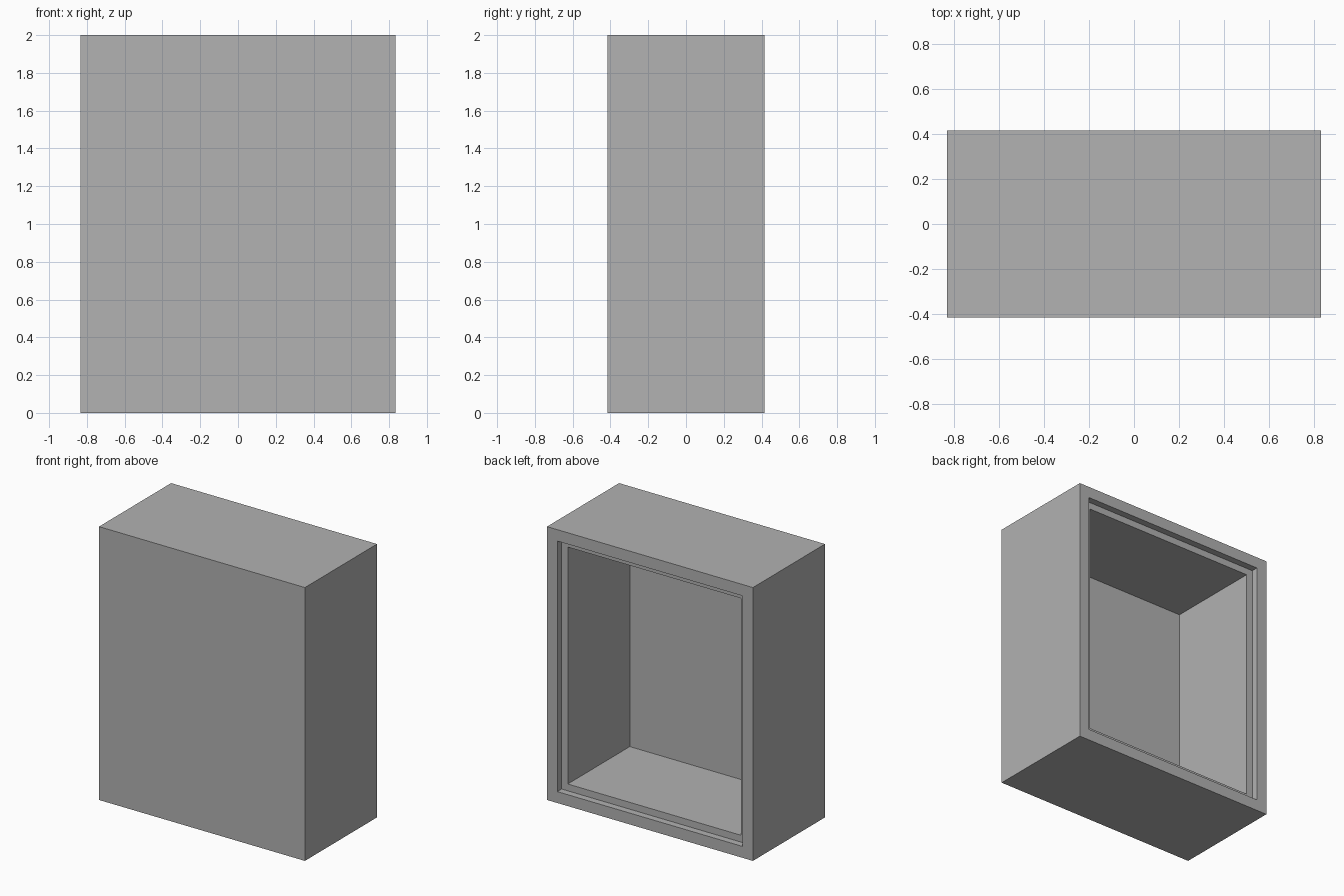
import bpy
import bmesh

default_cube = bpy.data.objects.get("Cube")
if default_cube:
    bpy.data.objects.remove(default_cube, do_unlink=True)

WIDTH, DEPTH, HEIGHT = 5 / 3, 5 / 6, 2.0
FRAME = 1 / 12      # rim around the opening
LIP = 0.05          # width and depth of the rebate step
PANEL = 1 / 15      # thickness of the closed front

grey = bpy.data.materials.new("plain grey")
grey.use_nodes = True
colour = (0.445, 0.445, 0.445, 1)
grey.diffuse_color = colour
grey.node_tree.nodes["Principled BSDF"].inputs["Base Color"].default_value = colour


def ring(bm, inset, y):
    """Rectangular loop of vertices, shrunk by inset, at depth y."""
    x = WIDTH / 2 - inset
    low, high = inset, HEIGHT - inset
    return [bm.verts.new((px, y, pz))
            for px, pz in ((-x, low), (x, low), (x, high), (-x, high))]


# Case: loops run from the closed front, over the back rim and into the cavity
back, front = DEPTH / 2, -DEPTH / 2
steps = [
    (0, front),
    (0, back),
    (FRAME, back),
    (FRAME, back - LIP),
    (FRAME + LIP, back - LIP),
    (FRAME + LIP, front + PANEL),
]
bm = bmesh.new()
loops = [ring(bm, inset, y) for inset, y in steps]
for a, b in zip(loops, loops[1:]):
    for i in range(4):
        j = (i + 1) % 4
        bm.faces.new((a[i], a[j], b[j], b[i]))

# Front panel, outside and inside
bm.faces.new(loops[0])
bm.faces.new(loops[-1])
bmesh.ops.recalc_face_normals(bm, faces=bm.faces[:])

mesh = bpy.data.meshes.new("open_case")
bm.to_mesh(mesh)
bm.free()
mesh.materials.append(grey)
case = bpy.data.objects.new("open_case", mesh)
bpy.context.collection.objects.link(case)
